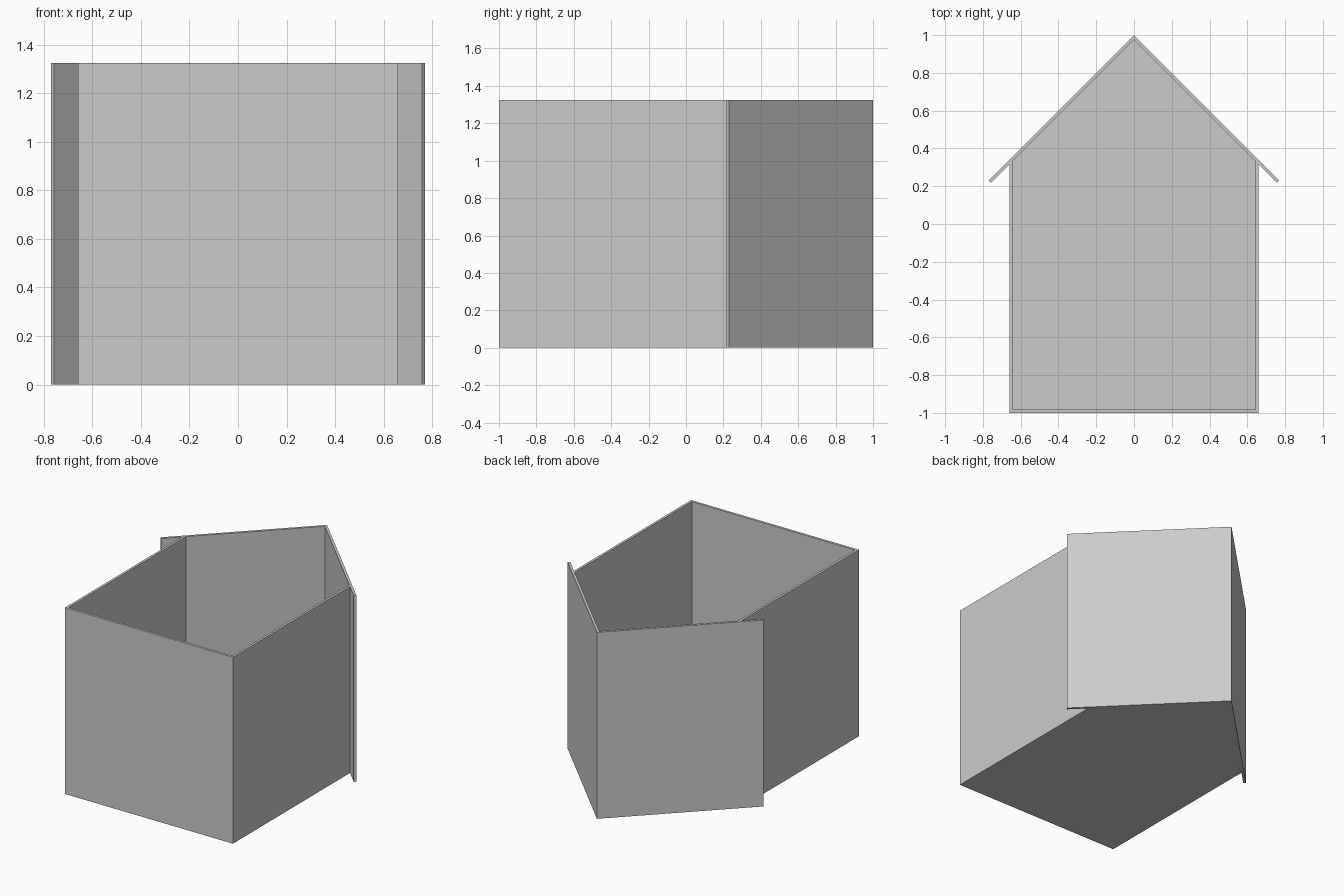
import bpy
import bmesh

HEIGHT = 1.325
HALF = 0.66        # half width of the body
T = 0.0175         # panel thickness
APEX = 0.975       # y of the inner ridge
TIP = 0.77         # reach of the roof panels

cube = bpy.data.objects.get("Cube")
if cube:
    bpy.data.objects.remove(cube, do_unlink=True)

grey = bpy.data.materials.new("light_grey")
grey.use_nodes = True
colour = (0.6, 0.6, 0.6, 1)
grey.diffuse_color = colour
grey.node_tree.nodes["Principled BSDF"].inputs["Base Color"].default_value = colour


def prism(name, outline, height):
    """Extrude a flat outline upward from the ground."""
    bm = bmesh.new()
    base = bm.faces.new([bm.verts.new((x, y, 0)) for x, y in outline])
    top = bmesh.ops.extrude_face_region(bm, geom=[base])["geom"]
    verts = [v for v in top if isinstance(v, bmesh.types.BMVert)]
    bmesh.ops.translate(bm, verts=verts, vec=(0, 0, height))
    bmesh.ops.recalc_face_normals(bm, faces=bm.faces)
    mesh = bpy.data.meshes.new(name)
    bm.to_mesh(mesh)
    bm.free()
    mesh.materials.append(grey)
    obj = bpy.data.objects.new(name, mesh)
    bpy.context.collection.objects.link(obj)
    return obj


inner = HALF - T
half_t = T * 0.5 ** 0.5    # shift of a square-cut 45 degree end

# Gabled floor plate inside the walls
prism("floor", [(-inner, T - 1), (inner, T - 1), (inner, APEX - inner),
                (0, APEX), (-inner, APEX - inner)], T)

# Front panel across the full width
prism("front_panel", [(-HALF, -1), (HALF, -1), (HALF, T - 1), (-HALF, T - 1)], HEIGHT)

# Side walls and overhanging roof panels, mirrored about the centre
for side, s in (("left", 1), ("right", -1)):
    prism(side + "_wall", [(s * inner, T - 1), (s * HALF, T - 1),
                           (s * HALF, APEX - HALF), (s * inner, APEX - inner)], HEIGHT)
    prism(side + "_roof", [(0, APEX), (0, 1), (s * TIP, 1 - TIP),
                           (s * (TIP - half_t), 1 - TIP - half_t)], HEIGHT)
